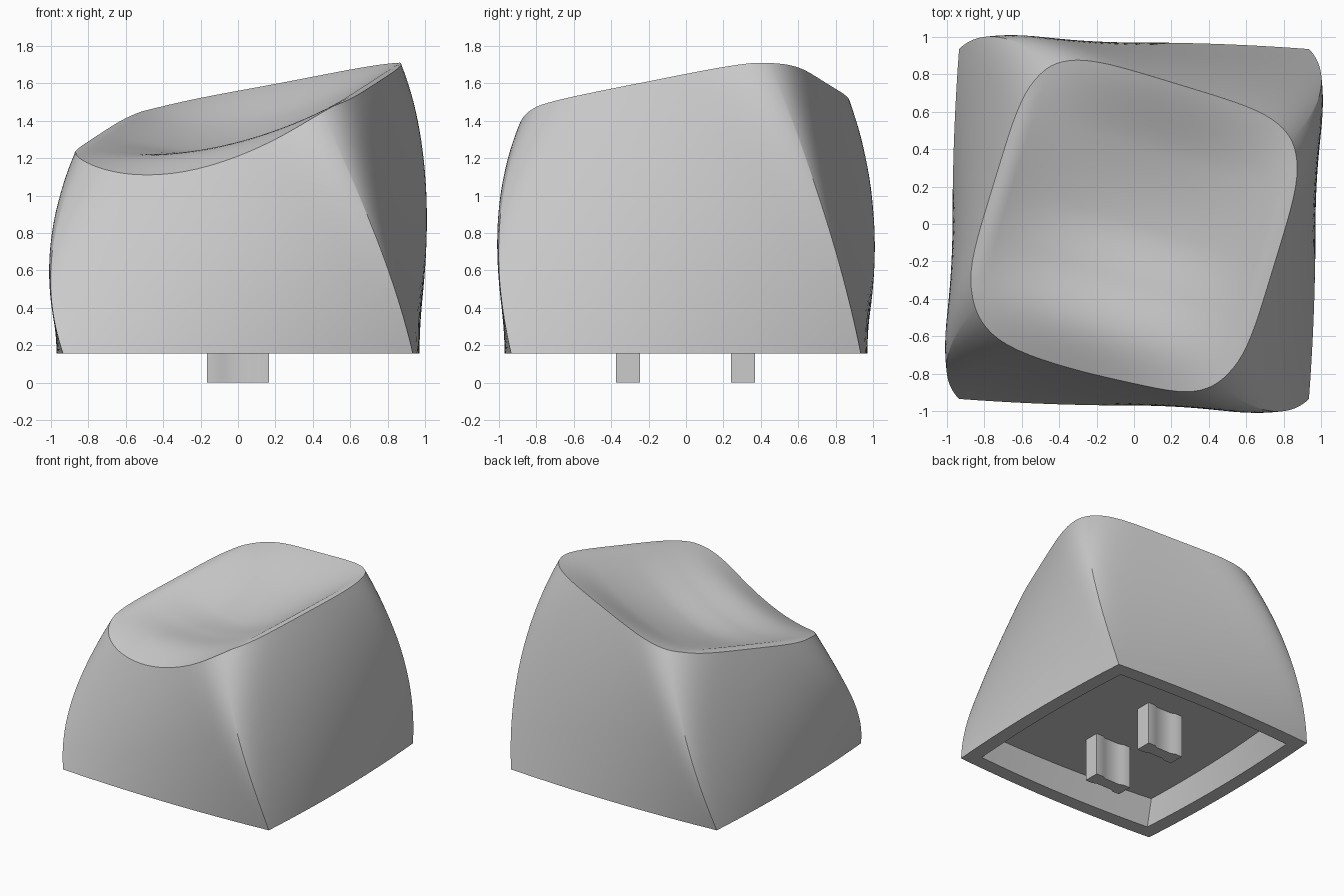
import bpy, bmesh, math
from mathutils import Vector, Matrix

cube = bpy.data.objects.get("Cube")
if cube:
    bpy.data.objects.remove(cube, do_unlink=True)

grey = bpy.data.materials.new("plain_grey")
grey.use_nodes = True
grey.diffuse_color = (0.6, 0.6, 0.6, 1)
grey.node_tree.nodes["Principled BSDF"].inputs["Base Color"].default_value = grey.diffuse_color

BASE_Z = 0.155
FLOOR_Z = 0.355
TWIST = math.radians(17)
SIDE_STEPS, WALL_STEPS, TOP_STEPS = 32, 28, 24


def to_local(p):
    """Coordinates along the turned top."""
    c, s = math.cos(TWIST), math.sin(TWIST)
    return p.x * c - p.y * s, p.x * s + p.y * c


def plane_z(p):
    u, v = to_local(p)
    return 1.465 + 0.18 * u + 0.19 * v


# Depth of the finger dish along its length
DISH = [(-1.1, 0.29), (-0.86, 0.18), (-0.6, 0.11), (-0.3, 0.155),
        (0, 0.195), (0.4, 0.14), (0.79, 0.01), (1, 0)]


def dish_depth(v):
    v = max(DISH[0][0], min(DISH[-1][0] - 1e-4, v))
    i = max(k for k in range(len(DISH) - 1) if DISH[k][0] <= v)

    def slope(k):
        a, b = DISH[max(k - 1, 0)], DISH[min(k + 1, len(DISH) - 1)]
        return (b[1] - a[1]) / (b[0] - a[0])
    (x0, y0), (x1, y1) = DISH[i], DISH[i + 1]
    h = x1 - x0
    f = (v - x0) / h
    a = (1 + 2 * f) * y0 + f * h * slope(i)
    b = (3 - 2 * f) * y1 + (f - 1) * h * slope(i + 1)
    return (1 - f) ** 2 * a + f * f * b


def dish_z(p):
    u, v = to_local(p)
    return plane_z(p) - max(0, 1 - (u / 0.72) ** 2) * dish_depth(v)


def section_point(k, t):
    """Point k of the twisted, rounding square section at loft fraction t."""
    side, step = divmod(k, SIDE_STEPS)
    s = math.sin(math.pi / 2 * (2 * step / SIDE_STEPS - 1))
    corner = 1.322 - 0.372 * t * t
    mid = 0.97 - 0.19 * t * t
    c = corner / math.sqrt(2)
    bowed = Vector((c + (mid - c) * (1 - s * s), s * c))
    n = -1 / math.log2(corner / (mid * math.sqrt(2)))
    size = (abs(bowed.x) ** n + abs(bowed.y) ** n) ** (1 / n)
    rounded = bowed * (mid / size)
    p = bowed.lerp(rounded, t * t * (3 - 2 * t))
    turn = math.radians(20 * t - 3 * t * t)
    p = Matrix.Rotation(side * math.pi / 2 - turn, 2) @ p
    point = Vector((p.x, p.y, 0))
    point.z = BASE_Z + t * (plane_z(point) - BASE_Z)
    return point


def top_fraction(k):
    """Loft fraction where the wall meets the dish."""
    low, high = 0.3, 1.0
    for _ in range(30):
        t = (low + high) / 2
        p = section_point(k, t)
        low, high = (t, high) if p.z < dish_z(p) else (low, t)
    return high


def finish(name, bm):
    bmesh.ops.recalc_face_normals(bm, faces=bm.faces)
    mesh = bpy.data.meshes.new(name)
    bm.to_mesh(mesh)
    bm.free()
    mesh.materials.append(grey)
    ob = bpy.data.objects.new(name, mesh)
    bpy.context.collection.objects.link(ob)
    bpy.ops.object.select_all(action='DESELECT')
    ob.select_set(True)
    bpy.context.view_layer.objects.active = ob
    bpy.ops.object.shade_smooth_by_angle(angle=math.radians(28))
    return ob


# Cap shell: cavity, rim, twisted walls and dished top as one chain of rings
count = 4 * SIDE_STEPS
tops = [top_fraction(k) for k in range(count)]
base = [section_point(k, 0) for k in range(count)]
rings = []
for scale, z, turn in ((0.82, FLOOR_Z, -2), (0.88, BASE_Z, 0)):
    rot = Matrix.Rotation(math.radians(turn), 3, 'Z')
    rings.append([rot @ Vector((p.x * scale, p.y * scale, z)) for p in base])
for j in range(WALL_STEPS + 1):
    rings.append([section_point(k, tops[k] * j / WALL_STEPS) for k in range(count)])
outline = rings[-1]
for j in range(1, TOP_STEPS):
    ring = [p * (1 - j / TOP_STEPS) for p in outline]
    for p in ring:
        p.z = dish_z(p)
    rings.append(ring)

bm = bmesh.new()
loops = [[bm.verts.new(p) for p in ring] for ring in rings]
for a, b in zip(loops, loops[1:]):
    for k in range(count):
        n = (k + 1) % count
        bm.faces.new((a[k], a[n], b[n], b[k]))
bm.faces.new(loops[0])
centre = bm.verts.new((0, 0, dish_z(Vector((0, 0, 0)))))
for k in range(count):
    bm.faces.new((loops[-1][k], loops[-1][(k + 1) % count], centre))
finish("cap_shell", bm)

# Two mounting prongs with shallow grooves on their long sides
half = [(0.165, 0.065), (0.1, 0.065), (0.07, 0.05)]
edge = half + [(-x, y) for x, y in reversed(half)]
profile = edge + [(x, -y) for x, y in reversed(edge)]
for name, y0 in (("front_prong", -0.31), ("back_prong", 0.305)):
    bm = bmesh.new()
    face = bm.faces.new([bm.verts.new((x, y + y0, 0)) for x, y in profile])
    made = bmesh.ops.extrude_face_region(bm, geom=[face])["geom"]
    bmesh.ops.translate(bm, vec=(0, 0, FLOOR_Z + 0.005),
                        verts=[g for g in made if isinstance(g, bmesh.types.BMVert)])
    finish(name, bm)
